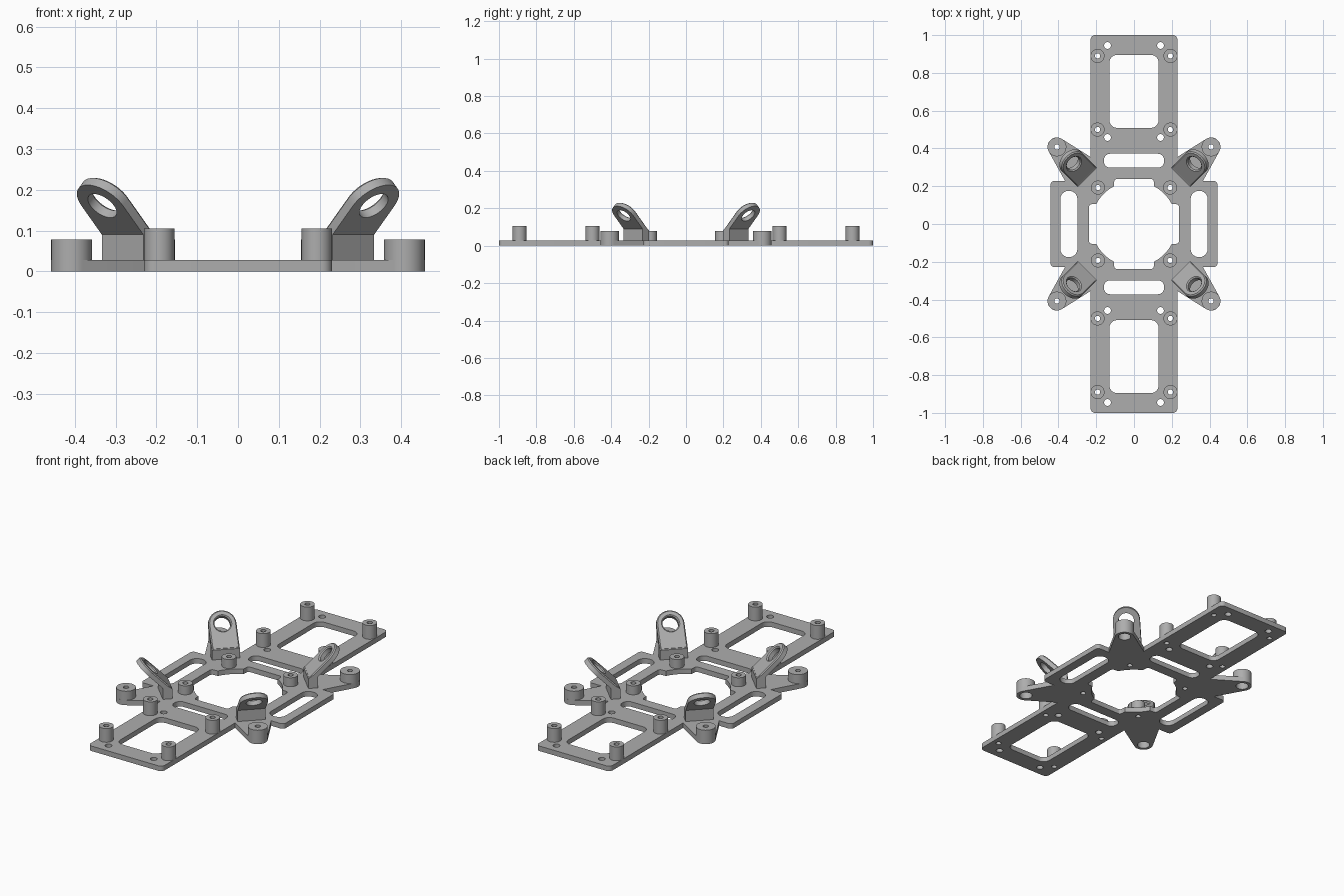
import bpy, bmesh
from math import pi, sin, cos, radians
from mathutils import Matrix, Vector

cube = bpy.data.objects.get("Cube")
if cube:
    bpy.data.objects.remove(cube, do_unlink=True)

grey = bpy.data.materials.new("plain grey")
grey.use_nodes = True
COLOUR = (0.42, 0.42, 0.42, 1)
grey.diffuse_color = COLOUR
grey.node_tree.nodes["Principled BSDF"].inputs["Base Color"].default_value = COLOUR


def arc(x, y, r, a0, a1, n=8):
    angles = [radians(a0 + (a1 - a0) * i / n) for i in range(n + 1)]
    return [(x + r * cos(a), y + r * sin(a)) for a in angles]


def circle(x, y, r):
    return arc(x, y, r, 0, 360, 32)[:-1]


def rounded_rect(x, y, hw, hh, r):
    pts = []
    for i, (sx, sy) in enumerate([(1, 1), (-1, 1), (-1, -1), (1, -1)]):
        pts += arc(x + sx * (hw - r), y + sy * (hh - r), r, 90 * i, 90 * i + 90)
    return pts


def four_way(quarter):
    """Mirror a quarter outline about both axes into a closed loop."""
    flip = quarter[::-1]
    return (quarter + [(-x, y) for x, y in flip]
            + [(-x, -y) for x, y in quarter] + [(x, -y) for x, y in flip])


def slab(name, loops, z0, z1, matrix=Matrix(), chamfer=0):
    """Extrude an outline with holes from z0 to z1."""
    curve = bpy.data.curves.new(name, "CURVE")
    curve.dimensions = "2D"
    curve.fill_mode = "BOTH"
    curve.extrude = (z1 - z0) / 2
    for loop in loops:
        spline = curve.splines.new("POLY")
        spline.points.add(len(loop) - 1)
        for p, (x, y) in zip(spline.points, loop):
            p.co = (x, y, 0, 1)
        spline.use_cyclic_u = True
    curve.materials.append(grey)
    obj = bpy.data.objects.new(name, curve)
    bpy.context.collection.objects.link(obj)
    bpy.ops.object.select_all(action="DESELECT")
    obj.select_set(True)
    bpy.context.view_layer.objects.active = obj
    bpy.ops.object.convert(target="MESH")
    obj = bpy.context.view_layer.objects.active
    bm = bmesh.new()
    bm.from_mesh(obj.data)
    bmesh.ops.remove_doubles(bm, verts=bm.verts, dist=0.0001)
    bmesh.ops.recalc_face_normals(bm, faces=bm.faces)
    if chamfer:
        bmesh.ops.dissolve_limit(bm, angle_limit=0.02, verts=bm.verts, edges=bm.edges)
        rim = [e for e in bm.edges if len(e.link_faces) == 2
               and max(f.normal.z for f in e.link_faces) > 0.9
               and min(abs(f.normal.z) for f in e.link_faces) < 0.1]
        bmesh.ops.bevel(bm, geom=rim, offset=chamfer, segments=1, affect="EDGES")
    bm.transform(matrix @ Matrix.Translation((0, 0, (z0 + z1) / 2)))
    bm.to_mesh(obj.data)
    bm.free()
    bpy.ops.object.shade_smooth_by_angle(angle=radians(30))
    return obj


CORNERS = [(sx, sy) for sx in (1, -1) for sy in (1, -1)]
THICK = 0.028
ARM = 0.408
POSTS = [(0.193, 0.89), (0.193, 0.5)]
INNER = (0.191, 0.193)

# Base plate outline: side wing, diagonal arm, long end panel
outline = four_way(
    arc(0.422, 0.208, 0.02, 0, 90) + [(0.365, 0.228)]
    + arc(ARM, ARM, 0.05, -30, 122, 20) + [(0.23, 0.355)]
    + arc(0.205, 0.975, 0.025, 0, 90))

# Central opening with four shallow notches
opening = four_way(
    arc(0.223, 0.09, 0.015, 0, 90, 4) + arc(0, 0, 0.226, 28, 62, 10)
    + arc(0.09, 0.223, 0.015, 0, 90, 4))

holes = [opening]
for s in (1, -1):
    holes.append(rounded_rect(0, s * 0.702, 0.13, 0.193, 0.04))
    holes.append(rounded_rect(0, s * 0.335, 0.16, 0.037, 0.034))
    holes.append(rounded_rect(s * 0.345, 0, 0.045, 0.175, 0.042))
for sx, sy in CORNERS:
    for x, y in [(0.14, 0.945), (0.14, 0.458)]:
        holes.append(circle(sx * x, sy * y, 0.018))
    for x, y in POSTS + [INNER]:
        holes.append(circle(sx * x, sy * y, 0.014))
    holes.append(circle(sx * ARM, sy * ARM, 0.033))
slab("base_plate", [outline] + holes, 0, THICK)

for sx, sy in CORNERS:
    tag = ("back" if sy > 0 else "front") + ("_left" if sx > 0 else "_right")

    # Standoff posts
    for label, (x, y), top in (("outer_post", POSTS[0], 0.105),
                               ("middle_post", POSTS[1], 0.105),
                               ("inner_post", INNER, 0.078)):
        x, y = sx * x, sy * y
        slab(f"{tag}_{label}", [circle(x, y, 0.037), circle(x, y, 0.014)], THICK, top)

    # Arm boss, with a wider pocket below
    x, y = sx * ARM, sy * ARM
    slab(f"{tag}_boss_wall", [circle(x, y, 0.05), circle(x, y, 0.033)], THICK, 0.05)
    slab(f"{tag}_boss_top", [circle(x, y, 0.05), circle(x, y, 0.014)], 0.05, 0.078)

    # Bracket foot, a side profile extruded across the arm
    out = Vector((sx, sy, 0)).normalized()
    up = Vector((0, 0, 1))

    def frame(a, b, origin):
        m = Matrix((a, b, a.cross(b))).transposed().to_4x4()
        m.translation = origin
        return m

    profile = [(0.35, 0.02), (0.4, 0.02), (0.4, 0.09), (0.375, 0.1), (0.35, 0.082)]
    slab(f"{tag}_bracket_foot", [profile], -0.072, 0.072, frame(out, up, Vector()))

    # Leaning bracket lug with a round end and a hole
    slope = (out + up).normalized()
    normal = (up - out).normalized()
    lug = arc(0, 0.1, 0.072, 0, 180, 24) + [(-0.072, -0.04), (0.072, -0.04)]
    slab(f"{tag}_bracket_lug", [lug, circle(0, 0.1, 0.041)], 0, 0.03,
         frame(slope.cross(normal), slope, out * 0.4 + up * 0.09), chamfer=0.006)
